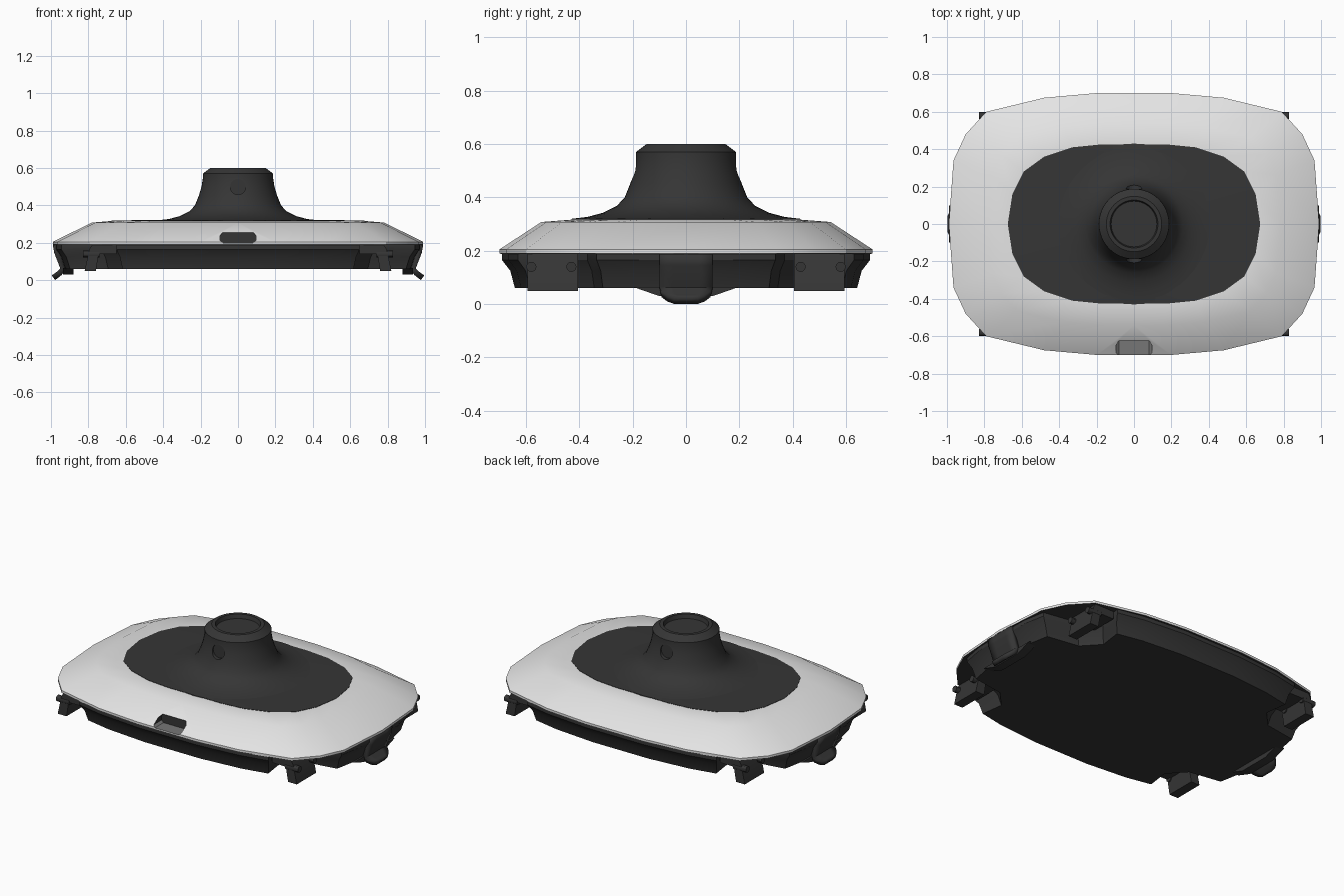
import bpy, bmesh, math
from mathutils import Vector

cube = bpy.data.objects.get("Cube")
if cube:
    bpy.data.objects.remove(cube, do_unlink=True)


def material(name, value):
    m = bpy.data.materials.new(name)
    m.use_nodes = True
    m.diffuse_color = (value, value, value, 1)
    bsdf = m.node_tree.nodes["Principled BSDF"]
    bsdf.inputs["Base Color"].default_value = m.diffuse_color
    bsdf.inputs["Roughness"].default_value = 0.6
    return m


white = material("off white", 0.78)
dark = material("charcoal", 0.036)
grey = material("mid grey", 0.18)


def loft(name, rings, mats, closed=True, caps=(True, True), smooth=30):
    """Skin a list of equally long rings of points."""
    bm = bmesh.new()
    rows = [[bm.verts.new(p) for p in r] for r in rings]
    n = len(rows[0])
    for a, b in zip(rows, rows[1:]):
        for i in range(n if closed else n - 1):
            j = (i + 1) % n
            bm.faces.new((a[i], a[j], b[j], b[i]))
    if caps[0]:
        bm.faces.new(rows[0][::-1])
    if caps[1]:
        bm.faces.new(rows[-1])
    if closed:
        bmesh.ops.recalc_face_normals(bm, faces=bm.faces)
    me = bpy.data.meshes.new(name)
    bm.to_mesh(me)
    bm.free()
    for m in mats:
        me.materials.append(m)
    ob = bpy.data.objects.new(name, me)
    bpy.context.collection.objects.link(ob)
    bpy.ops.object.select_all(action='DESELECT')
    ob.select_set(True)
    bpy.context.view_layer.objects.active = ob
    if smooth:
        bpy.ops.object.shade_smooth_by_angle(angle=math.radians(smooth))
    return ob


def full(quarter):
    """Mirror a quarter outline, from the x axis to the y axis, all round."""
    half = quarter + [(-x, y) for x, y in quarter[-2::-1]]
    return half + [(x, -y) for x, y in half[-2:0:-1]]


def level(outline, z, sx=1, sy=1):
    return [(x * sx, y * sy, z) for x, y in outline]


def circle(r, z, n):
    return [(r * math.cos(2 * math.pi * i / n), r * math.sin(2 * math.pi * i / n), z)
            for i in range(n)]


def carve(target, cutter):
    """Subtract the cutter for good, keeping its materials."""
    mod = target.modifiers.new("cut", 'BOOLEAN')
    mod.operation = 'DIFFERENCE'
    mod.solver = 'EXACT'
    mod.material_mode = 'TRANSFER'
    mod.object = cutter
    bpy.context.view_layer.objects.active = target
    bpy.ops.object.modifier_move_to_index(modifier="cut", index=0)
    bpy.ops.object.modifier_apply(modifier="cut")
    bpy.data.objects.remove(cutter, do_unlink=True)


# Shell: faceted oval cover with a dark underside
rim = full([(.99, 0), (.965, .34), (.90, .48), (.79, .60), (.48, .675), (.20, .70), (0, .70)])
patch = full([(.675, 0), (.65, .16), (.59, .28), (.48, .36), (.33, .41), (.18, .425), (0, .425)])
shell = loft("shell", [level(rim, .188, .99, .99), level(rim, .19), level(rim, .205),
                       level(rim, .308, .79, .775), level(patch, .317)], [white, dark])
for p in shell.data.polygons:
    if p.normal.z < -.5:
        p.material_index = 1

# Slot in the front of the shell
slot = [(-.095, .212), (-.08, .20), (.08, .20), (.095, .212),
        (.095, .24), (.08, .256), (-.08, .256), (-.095, .24)]
cutter = loft("slot_cutter", [[(x, y, z) for x, z in slot] for y in (-.8, -.615)],
              [dark, grey], smooth=0)
for p in cutter.data.polygons:
    if p.normal.z < -.5:
        p.material_index = 1
carve(shell, cutter)

# Dark centre panel and flared hub with a shallow dished top
loft("centre_panel", [level(patch, .312), level(patch, .319), circle(.40, .323, 24)], [dark])
profile = [(.43, .314), (.43, .32), (.37, .327), (.31, .343), (.26, .368), (.23, .40),
           (.21, .45), (.195, .50), (.188, .545), (.188, .57), (.148, .60),
           (.128, .60), (.122, .575)]
hub = loft("hub", [circle(r, z, 48) for r, z in profile], [dark], smooth=25)

# Round dimples on the front and back of the hub
for s in (-1, 1):
    rings = [[(x, s * y, z + .5) for x, z, _ in circle(.042, 0, 24)] for y in (.183, .3)]
    carve(hub, loft("dimple_cutter", rings, [dark], smooth=0))

# Base tray: four skirts that taper down to a flat bottom, with notched corners
tray = full([(.975, 0), (.97, .20), (.945, .335), (.73, .37), (.63, .48),
             (.65, .63), (.48, .665), (.20, .69), (0, .69)])
loft("base_tray", [level(tray, .06, .95, .93), level(tray, .125, .972, .955),
                   level(tray, .165), level(tray, .19)], [dark])

# Corner latches, each with a bent arm and two pegs
arm = [(.82, .05), (.76, .05), (.745, .14), (.65, .14), (.65, .19), (.78, .19), (.795, .165)]
for sx, side in ((1, "left"), (-1, "right")):
    for sy, end in ((1, "back"), (-1, "front")):
        name = f"{end}_{side}"
        loft(f"{name}_latch", [[(sx * x, sy * y, z) for x, z in arm] for y in (.405, .595)], [dark])
        for y in (.43, .58):
            rings = [[(sx * x, sy * y + u, .14 + v) for u, v, _ in circle(.019, 0, 12)]
                     for x in (.74, .83)]
            loft(f"{name}_peg", rings, [dark])

    # Middle clip: a tongue that curls outward, above a tapered foot
    tongue = [(.975, .19, .10), (.968, .15, .10), (.935, .06, .10),
              (.955, .037, .092), (.975, .022, .07), (.987, .013, .045)]
    rows = [[(sx * x, w * t, z) for t in (-1, -.5, 0, .5, 1)] for x, z, w in tongue]
    clip = loft(f"{side}_clip", rows, [dark], closed=False, caps=(False, False))
    mod = clip.modifiers.new("thickness", 'SOLIDIFY')
    mod.thickness = .03
    mod.offset = 0
    foot = [(-.20, .065), (-.10, .03), (.10, .03), (.20, .065)]
    loft(f"{side}_foot", [[(sx * x, y, z) for y, z in foot] for x in (.88, .935)], [dark])
